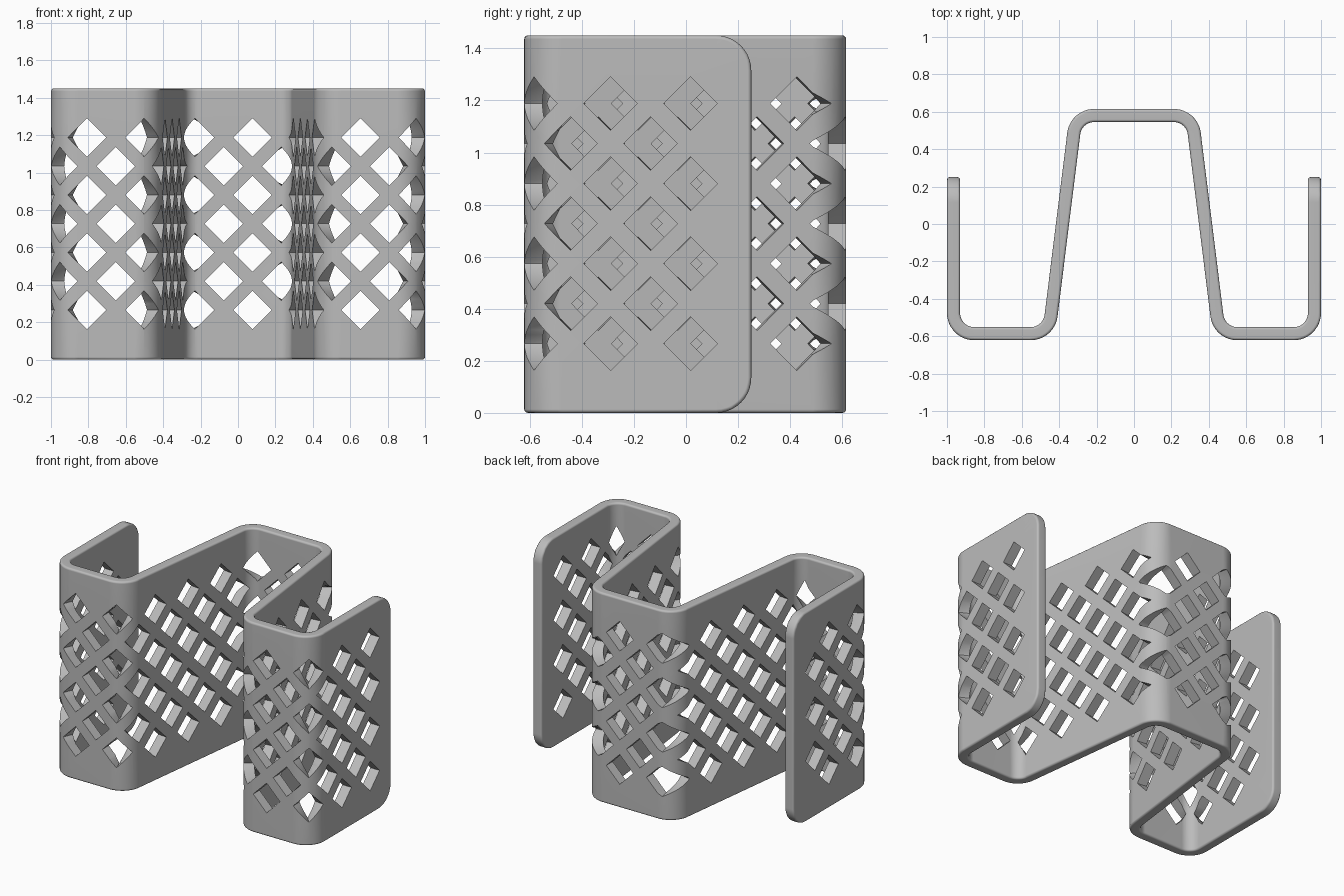
import bpy
import bmesh
import math
from mathutils import Matrix, Vector

cube = bpy.data.objects.get("Cube")
if cube:
    bpy.data.objects.remove(cube, do_unlink=True)

HEIGHT, THICK, RIM = 1.45, 0.07, 0.014
PITCH, HOLE, MID_Z = 0.1537, 0.103, 0.727
TURN = math.radians(82.9)
TIGHT, WIDE = 0.075, 0.145      # front-face bend radii

# Half of the bent strip, from its middle outwards: (length, turn angle)
SEGMENTS = [
    (0.213, 0), (TIGHT * TURN, -TURN), (0.981, 0), (WIDE * TURN, TURN),
    (0.302, 0), (WIDE * math.pi / 2, math.pi / 2), (0.727, 0),
]
HALF = sum(length for length, turn in SEGMENTS)


def bend(co):
    """Move a point of the flat strip onto the bent path."""
    left = abs(co.x)
    pos, angle = Vector((0, 0.615 - THICK)), 0.0
    for length, turn in SEGMENTS:
        step = min(left, length)
        if turn:
            radius = length / turn
            new = angle + step / radius
            pos += radius * Vector((math.sin(new) - math.sin(angle),
                                    math.cos(angle) - math.cos(new)))
            angle = new
        else:
            pos += step * Vector((math.cos(angle), math.sin(angle)))
        left -= step
        if left <= 0:
            break
    pos += co.y * Vector((-math.sin(angle), math.cos(angle)))
    return Vector((math.copysign(pos.x, co.x), pos.y, co.z))


def make_object(name, bm):
    mesh = bpy.data.meshes.new(name)
    bm.to_mesh(mesh)
    bm.free()
    obj = bpy.data.objects.new(name, mesh)
    bpy.context.collection.objects.link(obj)
    return obj


# Flat strip with rounded corners and a softened rim
bm = bmesh.new()
radius, steps = 0.135, 10
outline = []
for quarter, (sx, sz) in enumerate([(1, 1), (-1, 1), (-1, -1), (1, -1)]):
    for i in range(steps + 1):
        a = math.pi / 2 * (quarter + i / steps)
        outline.append(bm.verts.new((
            sx * (HALF - radius) + radius * math.cos(a), 0,
            HEIGHT / 2 + sz * (HEIGHT / 2 - radius) + radius * math.sin(a))))
face = bm.faces.new(outline)
grown = bmesh.ops.extrude_face_region(bm, geom=[face])["geom"]
bmesh.ops.translate(bm, vec=(0, THICK, 0),
                    verts=[g for g in grown if isinstance(g, bmesh.types.BMVert)])
bmesh.ops.recalc_face_normals(bm, faces=bm.faces)
rim = [e for e in bm.edges if abs(e.verts[0].co.y - e.verts[1].co.y) < 1e-5]
bmesh.ops.bevel(bm, geom=rim, offset=RIM, segments=3, profile=0.5, affect='EDGES')
strip = make_object("lattice_strip", bm)

# Staggered diamond cutters: columns alternate between four and three holes
bm = bmesh.new()
for col in range(-17, 17):
    rows = 4 if col % 2 == 0 else 3
    for row in range(rows):
        z = MID_Z + (row - (rows - 1) / 2) * 2 * PITCH
        place = Matrix.Translation(((col + 0.5) * PITCH, THICK / 2, z))
        bmesh.ops.create_cone(bm, cap_ends=True, segments=4, radius1=HOLE,
                              radius2=HOLE, depth=THICK * 3,
                              matrix=place @ Matrix.Rotation(math.pi / 2, 4, 'X'))
cutter = make_object("hole_cutter", bm)
cutter.hide_render = True

cut = strip.modifiers.new("holes", 'BOOLEAN')
cut.operation = 'DIFFERENCE'
cut.solver = 'EXACT'
cut.object = cutter
graph = bpy.context.evaluated_depsgraph_get()
holed = bpy.data.meshes.new_from_object(strip.evaluated_get(graph))
strip.modifiers.clear()
strip.data = holed
bpy.data.objects.remove(cutter, do_unlink=True)

# Slice the strip where it bends, then fold it
bm = bmesh.new()
bm.from_mesh(holed)
start = 0
for length, turn in SEGMENTS:
    if turn:
        for i in range(13):
            for side in (-1, 1):
                bmesh.ops.bisect_plane(
                    bm, geom=bm.verts[:] + bm.edges[:] + bm.faces[:], dist=1e-5,
                    plane_co=(side * (start + length * i / 12), 0, 0),
                    plane_no=(1, 0, 0))
    start += length
bmesh.ops.triangulate(bm, faces=bm.faces[:])
for v in bm.verts:
    v.co = bend(v.co)
bmesh.ops.recalc_face_normals(bm, faces=bm.faces)
bm.to_mesh(holed)
bm.free()

# Grey finish, smooth bends with crisp holes
grey = bpy.data.materials.new("plain_grey")
grey.use_nodes = True
colour = (0.5, 0.5, 0.5, 1)
grey.diffuse_color = colour
grey.node_tree.nodes["Principled BSDF"].inputs["Base Color"].default_value = colour
holed.materials.clear()
holed.materials.append(grey)

bpy.ops.object.select_all(action='DESELECT')
strip.select_set(True)
bpy.context.view_layer.objects.active = strip
bpy.ops.object.shade_smooth_by_angle(angle=math.radians(35))
weighted = strip.modifiers.new("even_shading", 'WEIGHTED_NORMAL')
weighted.keep_sharp = True
